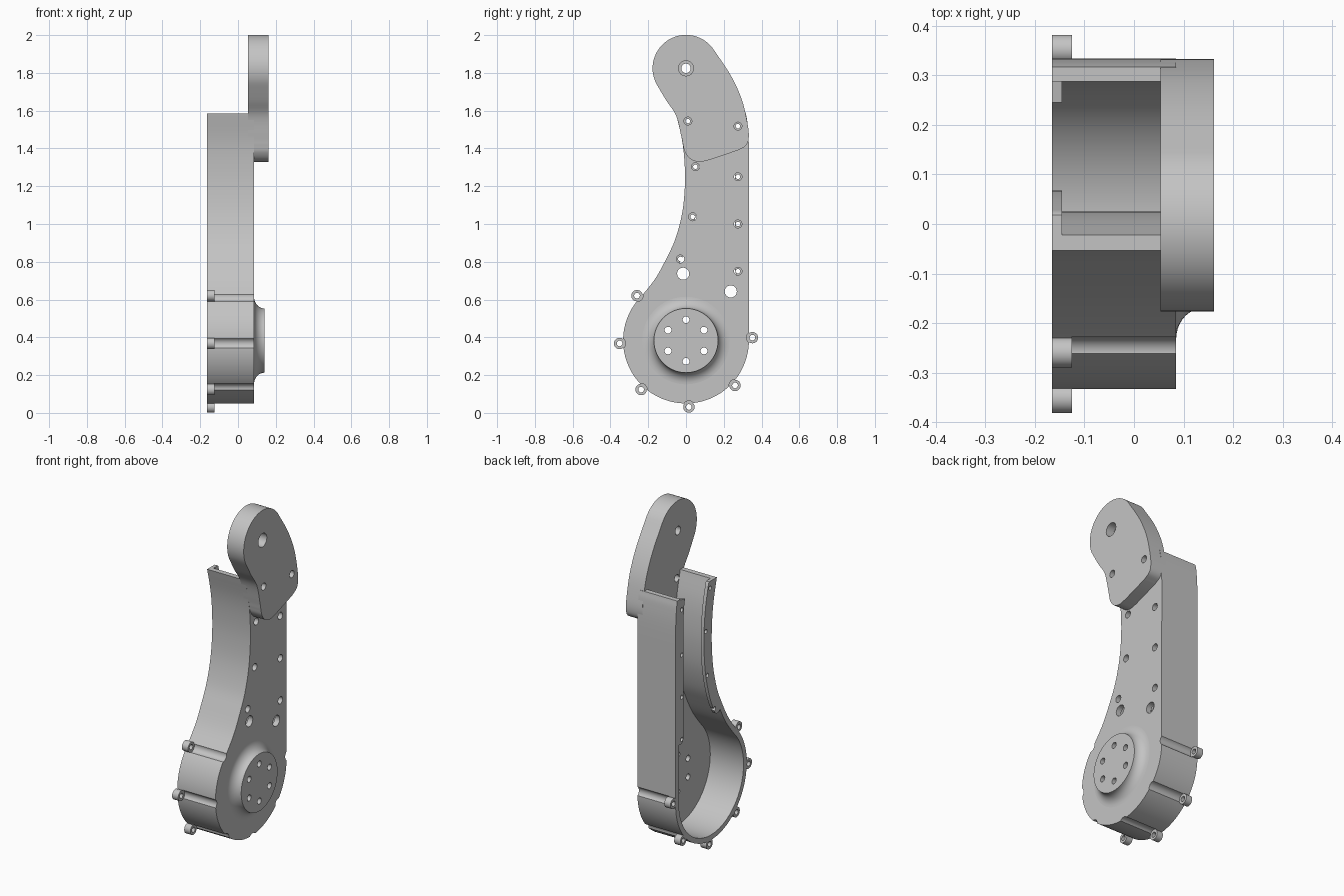
import bpy, bmesh, math
from mathutils import Vector

cube = bpy.data.objects.get("Cube")
if cube:
    bpy.data.objects.remove(cube)

GREY = (0.55, 0.55, 0.55, 1)
mat = bpy.data.materials.new("plain grey")
mat.use_nodes = True
mat.diffuse_color = GREY
mat.node_tree.nodes["Principled BSDF"].inputs["Base Color"].default_value = GREY

OPEN_X, INNER_X, FACE_X = -0.165, 0.053, 0.085   # open side, floor inside, floor outside
HUB_Z, RADIUS, TOP = 0.383, 0.333, 1.585


def add_object(name, bm):
    bmesh.ops.remove_doubles(bm, verts=bm.verts, dist=1e-5)
    bmesh.ops.recalc_face_normals(bm, faces=bm.faces)
    mesh = bpy.data.meshes.new(name)
    bm.to_mesh(mesh)
    bm.free()
    mesh.materials.append(mat)
    ob = bpy.data.objects.new(name, mesh)
    bpy.context.collection.objects.link(ob)
    return ob


def add_prism(bm, outline, x0, x1):
    face = bm.faces.new([bm.verts.new((x0, p[0], p[1])) for p in outline])
    ext = bmesh.ops.extrude_face_region(bm, geom=[face])
    verts = [v for v in ext["geom"] if isinstance(v, bmesh.types.BMVert)]
    bmesh.ops.translate(bm, verts=verts, vec=(x1 - x0, 0, 0))


def prism(name, outline, x0, x1):
    bm = bmesh.new()
    add_prism(bm, outline, x0, x1)
    return add_object(name, bm)


def arc(c, r, a0, a1, n):
    angles = [math.radians(a0 + (a1 - a0) * i / n) for i in range(n + 1)]
    return [Vector((c[0] + r * math.cos(a), c[1] + r * math.sin(a))) for a in angles]


def circle(c, r, n=32):
    return arc(c, r, 0, 360, n)[:-1]


def smooth(points, steps=6):
    """Smooth curve through the points."""
    p = [Vector(q) for q in points]
    p = [2 * p[0] - p[1]] + p + [2 * p[-1] - p[-2]]
    out = []
    for a, b, c, d in zip(p, p[1:], p[2:], p[3:]):
        for i in range(steps):
            t = i / steps
            out.append(0.5 * (2 * b + (c - a) * t + (2 * a - 5 * b + 4 * c - d) * t * t
                              + (3 * b - a - 3 * c + d) * t ** 3))
    return out + [p[-2]]


def offset(path, dist):
    out = []
    for i, p in enumerate(path):
        d = (path[min(i + 1, len(path) - 1)] - path[max(i - 1, 0)]).normalized()
        out.append(p + dist * Vector((-d.y, d.x)))
    return out


def cut(ob, shapes):
    """Cut prisms, each given as outline, x start and x end."""
    bm = bmesh.new()
    for shape in shapes:
        add_prism(bm, *shape)
    cutter = add_object("cutter", bm)
    cutter.hide_render = True
    mod = ob.modifiers.new("cut", "BOOLEAN")
    mod.operation, mod.solver, mod.object = "DIFFERENCE", "EXACT", cutter
    bpy.context.view_layer.objects.active = ob
    bpy.ops.object.modifier_apply(modifier=mod.name)
    bpy.data.objects.remove(cutter)


def holes(centres, r, x0=-0.3, x1=0.3):
    return [(circle(c, r, 24), x0, x1) for c in centres]


# Side outline of the housing: down the front, round the bottom, up the back
front = smooth([(-0.053, TOP), (-0.022, 1.45), (-0.008, 1.33), (-0.006, 1.2), (-0.02, 1.06),
                (-0.055, 0.925), (-0.1, 0.825), (-0.16, 0.715), (-0.235, 0.618)])
bottom = arc((0, HUB_Z), RADIUS, 135, 360, 60)
back = smooth([(RADIUS, HUB_Z), (RADIUS, 0.75), (RADIUS, 1.1), (RADIUS, 1.4),
               (0.326, 1.53), (0.317, TOP)])
path = front[:-1] + bottom + back[1:]

# Hole positions
front_screws = [(0.01, 1.545), (0.05, 1.303), (0.035, 1.038), (-0.03, 0.815)]
back_screws = [(0.275, 1.518), (0.275, 1.25), (0.275, 1.0), (0.275, 0.75)]
screws = front_screws + back_screws
cable_holes = [(-0.015, 0.737), (0.237, 0.643)]
hub_holes = arc((0, HUB_Z), 0.11, 30, 330, 5)
ears = arc((0, HUB_Z), 0.352, 137.5, 362.5, 5)

# Housing: one floor and one wall, open at the top and on one side
housing = prism("housing", path, OPEN_X, FACE_X)
inner = offset(path, 0.03)
lift = Vector((0, 0.15))
cut(housing, [([inner[0] + lift] + inner + [inner[-1] + lift], OPEN_X - 0.1, INNER_X)])
cut(housing, [(circle(c, 0.032), -0.126, 0.2) for c in ears])
cut(housing, holes(screws, 0.021, 0, 0.3) + holes(cable_holes, 0.032, 0, 0.3)
    + holes(hub_holes, 0.018, 0, 0.3))
cut(housing, holes(ears, 0.015))

# Screw ears round the bottom
for i, c in enumerate(ears):
    ear = prism(f"screw_ear_{i + 1}", circle(c, 0.03), OPEN_X, -0.125)
    cut(ear, holes([c], 0.015))

# Inner screw flanges on the open side, each with a round lower end
outer_edge, inner_edge = offset(path, 0.02), offset(path, 0.073)
for name, keep, points in (
        ("front_flange", lambda p: p.x < 0.1 and p.y > 0.81, front_screws),
        ("back_flange", lambda p: p.x > 0.1 and p.y > 0.74, back_screws)):
    ids = sorted((i for i, p in enumerate(path) if keep(p)), key=lambda i: -path[i].y)
    a, b = [outer_edge[i] for i in ids], [inner_edge[i] for i in ids]
    mid, u = (a[-1] + b[-1]) / 2, (a[-1] - b[-1]) / 2
    down = (a[-1] - a[-2]).normalized() * u.length
    end = [mid + u * math.cos(t * math.pi / 8) + down * math.sin(t * math.pi / 8)
           for t in range(1, 8)]
    outline = [Vector((p.x, min(p.y, TOP))) for p in a + end + b[::-1]]
    flange = prism(name, outline, OPEN_X, -0.145)
    cut(flange, holes(points, 0.012))

# Upper arm plate
head = (0, 1.824)
arm_outline = (smooth([(-0.016, 1.42), (-0.025, 1.465), (-0.053, TOP - 0.01), (-0.105, 1.655),
                       (-0.161, 1.749)])[:-1]
               + arc(head, 0.177, 205, 36, 36)
               + smooth([(0.143, 1.928), (0.235, 1.79), (0.295, 1.66), (0.326, 1.53),
                         (0.332, 1.455), (0.317, 1.415), (0.275, 1.39)])[1:]
               + smooth([(0.12, 1.338), (0.07, 1.329), (0.025, 1.343),
                         (-0.005, 1.38), (-0.016, 1.42)])[:-1])
arm = prism("upper_arm", arm_outline, INNER_X, 0.161)
cut(arm, holes([head], 0.025) + holes([front_screws[0], back_screws[0]], 0.021))
cut(arm, holes([head], 0.04, 0.11, 0.3))

# Round hub with a flared foot
flare = [math.radians(a) for a in range(0, 91, 10)]
profile = [(0, 0.08), (0.232, 0.08)]
profile += [(0.232 - 0.062 * math.sin(a), 0.14 - 0.055 * math.cos(a)) for a in flare]
profile += [(0, 0.14)]
bm = bmesh.new()
verts = [bm.verts.new((x, 0, HUB_Z + r)) for r, x in profile]
edges = [bm.edges.new(pair) for pair in zip(verts, verts[1:])]
bmesh.ops.spin(bm, geom=verts + edges, cent=(0, 0, HUB_Z), axis=(1, 0, 0),
               angle=math.tau, steps=72)
hub = add_object("hub", bm)
cut(hub, holes(hub_holes, 0.018))

# Smooth the curved sides and keep the edges sharp
bpy.ops.object.select_all(action="DESELECT")
for ob in bpy.context.scene.objects:
    if ob.type == "MESH":
        ob.select_set(True)
        bpy.context.view_layer.objects.active = ob
bpy.ops.object.shade_smooth_by_angle(angle=math.radians(30))
